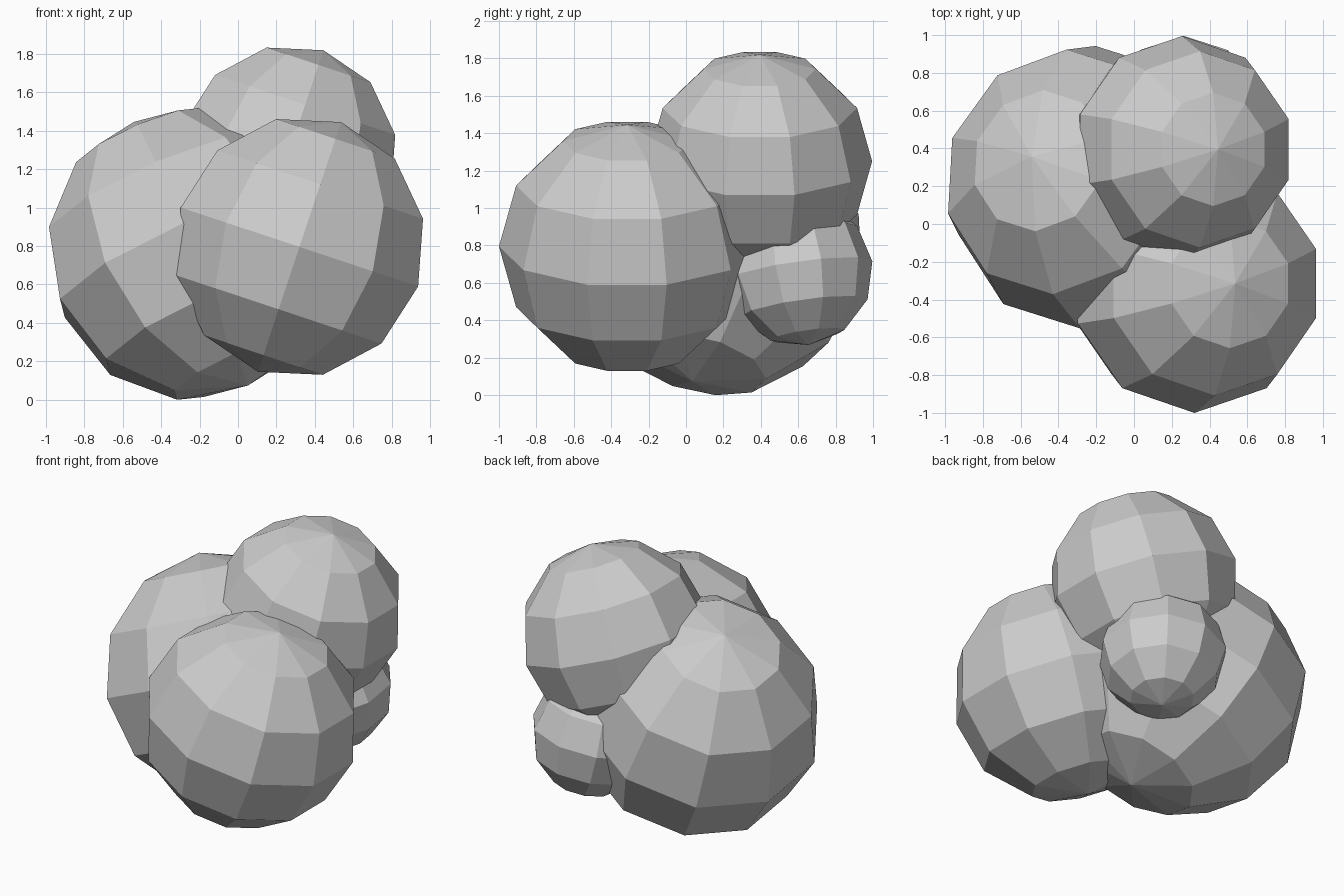
import bpy
from math import radians

if "Cube" in bpy.data.objects:
    bpy.data.objects.remove(bpy.data.objects["Cube"])


def ball(name, centre, radius, tilt):
    """Low-poly faceted ball: 10 segments, 6 rings, tilted in degrees."""
    bpy.ops.mesh.primitive_uv_sphere_add(
        segments=10, ring_count=6, radius=radius, location=centre,
        rotation=[radians(a) for a in tilt])
    obj = bpy.context.object
    obj.name = name
    bpy.ops.object.shade_flat()
    return obj


# Cluster of four overlapping balls
ball("front_ball", (0.32, -0.315, 0.795), 0.685, (0, 18.4, 0))
ball("left_ball", (-0.245, 0.195, 0.76), 0.765, (-13, -23, 2))
ball("top_ball", (0.255, 0.395, 1.25), 0.60, (0, 18.4, 0))
ball("small_back_ball", (0.27, 0.60, 0.66), 0.40, (8, -8, 0))
